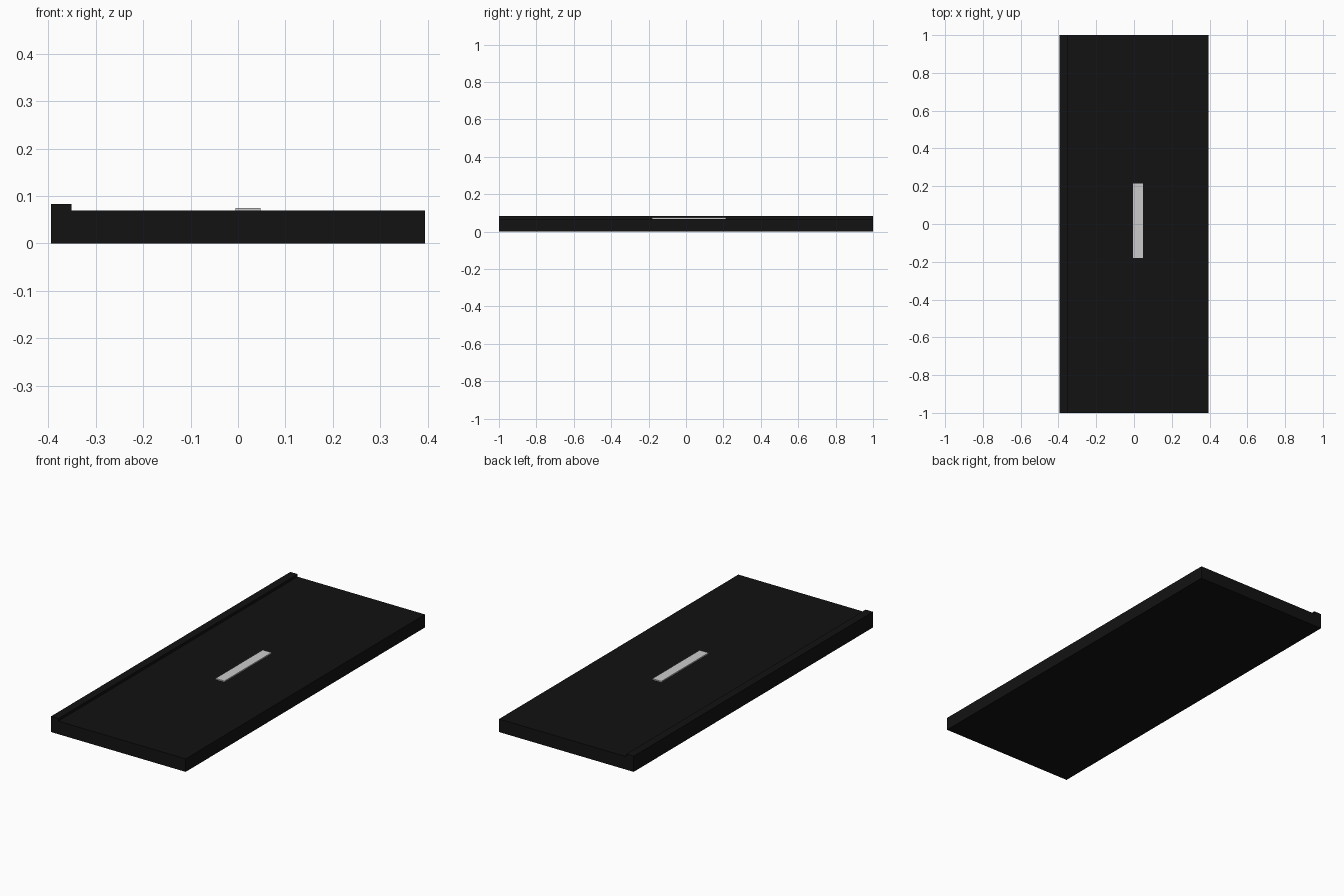
import bpy
import bmesh

if "Cube" in bpy.data.objects:
    bpy.data.objects.remove(bpy.data.objects["Cube"])


def extrude_profile(name, points, y0, y1):
    """Solid made by sweeping an x-z profile along y."""
    bm = bmesh.new()
    face = bm.faces.new([bm.verts.new((x, y0, z)) for x, z in points])
    swept = bmesh.ops.extrude_face_region(bm, geom=[face])
    verts = [g for g in swept["geom"] if isinstance(g, bmesh.types.BMVert)]
    bmesh.ops.translate(bm, verts=verts, vec=(0, y1 - y0, 0))
    bmesh.ops.recalc_face_normals(bm, faces=bm.faces)
    mesh = bpy.data.meshes.new(name)
    bm.to_mesh(mesh)
    bm.free()
    obj = bpy.data.objects.new(name, mesh)
    bpy.context.collection.objects.link(obj)
    return obj


# Black slab with a raised lip along its left edge
W, TOP, LIP_X, LIP_TOP = 0.394, 0.069, -0.351, 0.083
slab = extrude_profile("slab_with_lip", [
    (-W, 0), (W, 0), (W, TOP), (LIP_X, TOP), (LIP_X, LIP_TOP), (-W, LIP_TOP),
], -1, 1)
black = bpy.data.materials.new("black")
black.diffuse_color = (0.006, 0.006, 0.006, 1)
black.use_nodes = True
black.node_tree.nodes["Principled BSDF"].inputs["Base Color"].default_value = black.diffuse_color
slab.data.materials.append(black)

# Thin grey bar resting on the slab
extrude_profile("bar", [
    (-0.005, TOP - 0.002), (0.047, TOP - 0.002), (0.047, 0.075), (-0.005, 0.075),
], -0.181, 0.214)
